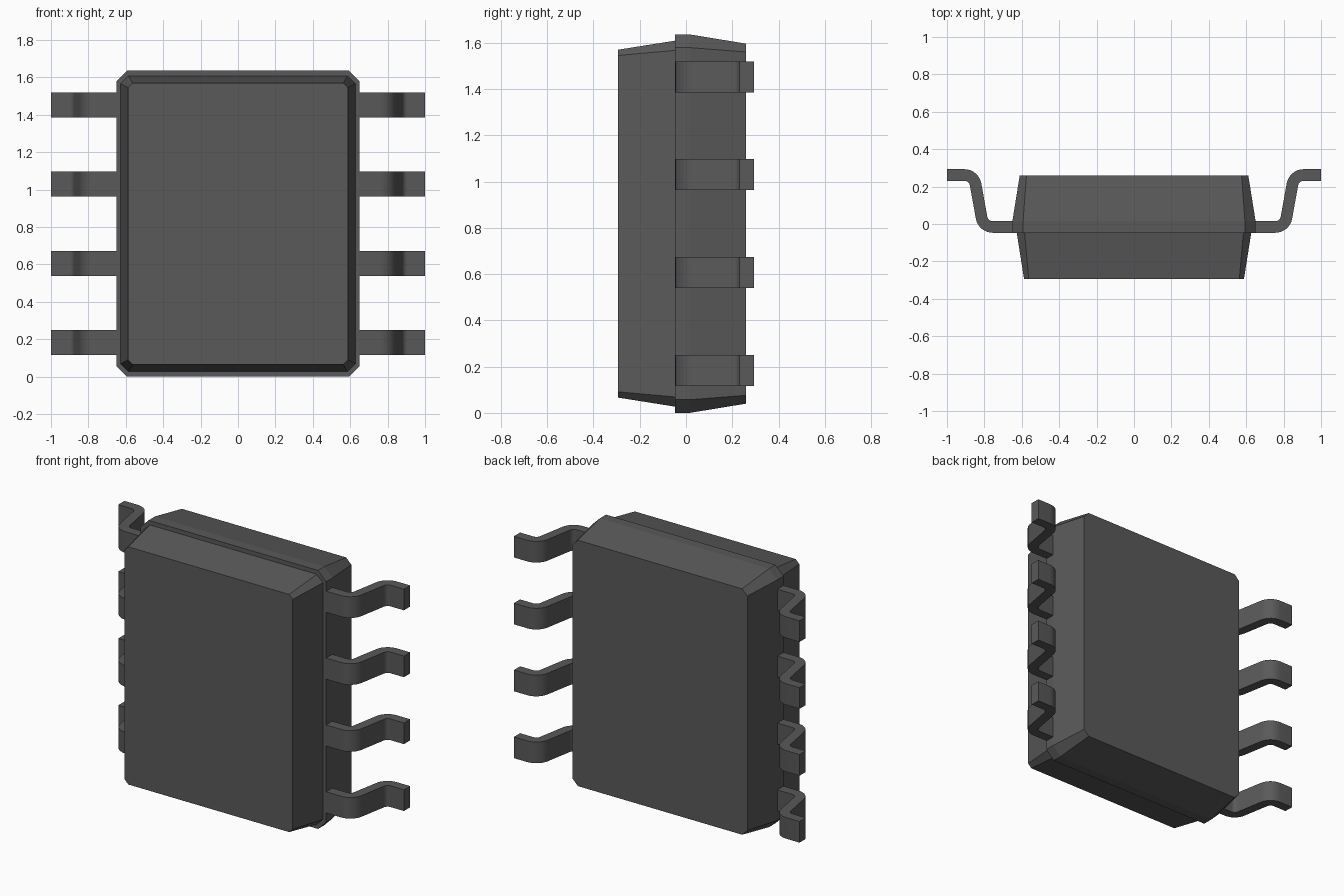
import bpy, bmesh, math

if "Cube" in bpy.data.objects:
    bpy.data.objects.remove(bpy.data.objects["Cube"])

ZC = 0.818  # middle height of the package

grey = bpy.data.materials.new("dark grey")
grey.diffuse_color = (0.1, 0.1, 0.102, 1)
grey.use_nodes = True
grey.node_tree.nodes["Principled BSDF"].inputs["Base Color"].default_value = grey.diffuse_color


def loft(name, rings):
    """Join equal-length rings of points with quads and cap both ends."""
    bm = bmesh.new()
    loops = [[bm.verts.new(p) for p in ring] for ring in rings]
    n = len(loops[0])
    for a, b in zip(loops, loops[1:]):
        for i in range(n):
            j = (i + 1) % n
            bm.faces.new((a[i], a[j], b[j], b[i]))
    bm.faces.new(loops[0])
    bm.faces.new(loops[-1])
    bmesh.ops.recalc_face_normals(bm, faces=bm.faces)
    mesh = bpy.data.meshes.new(name)
    bm.to_mesh(mesh)
    bm.free()
    mesh.materials.append(grey)
    obj = bpy.data.objects.new(name, mesh)
    bpy.context.collection.objects.link(obj)
    return obj


def octagon(y, hx, hz, c):
    """Rectangle with chamfered corners, facing y."""
    pts = [(hx, hz - c), (hx - c, hz), (c - hx, hz), (-hx, hz - c),
           (-hx, c - hz), (c - hx, -hz), (hx - c, -hz), (hx, c - hz)]
    return [(x, y, ZC + z) for x, z in pts]


def arc(cx, cy, r, start, end, steps=8):
    angles = [math.radians(start + (end - start) * i / steps) for i in range(steps + 1)]
    return [(cx + r * math.cos(a), cy + r * math.sin(a)) for a in angles]


# Package body: tapered front half and slightly wider back half
loft("front_shell", [octagon(-0.293, 0.588, 0.752, 0.025),
                     octagon(-0.047, 0.627, 0.791, 0.042)])
loft("back_shell", [octagon(-0.047, 0.65, 0.818, 0.057),
                    octagon(0.016, 0.65, 0.818, 0.057),
                    octagon(0.26, 0.611, 0.778, 0.036)])

# Gull-wing lead outline: shoulder, lower bend, upper bend, foot
lower, upper = (0.755, 0.045), (0.907, 0.201)
R, r = 0.092, 0.03
profile = ([(0.60, lower[1] - R)] + arc(*lower, R, -90, -10)
           + arc(*upper, r, 170, 90) + [(1.0, upper[1] + r), (1.0, upper[1] + R)]
           + arc(*upper, R, 90, 170) + arc(*lower, r, -10, -90)
           + [(0.60, lower[1] - r)])

# Four leads on each side
for side, sx in (("left", -1), ("right", 1)):
    for i in range(4):
        z = ZC + (i - 1.5) * 0.4233
        lead = loft(f"{side}_lead_{i + 1}",
                    [[(sx * x, y, z + dz) for x, y in profile] for dz in (-0.067, 0.067)])
        bpy.ops.object.select_all(action='DESELECT')
        lead.select_set(True)
        bpy.context.view_layer.objects.active = lead
        bpy.ops.object.shade_smooth_by_angle(angle=math.radians(30))
